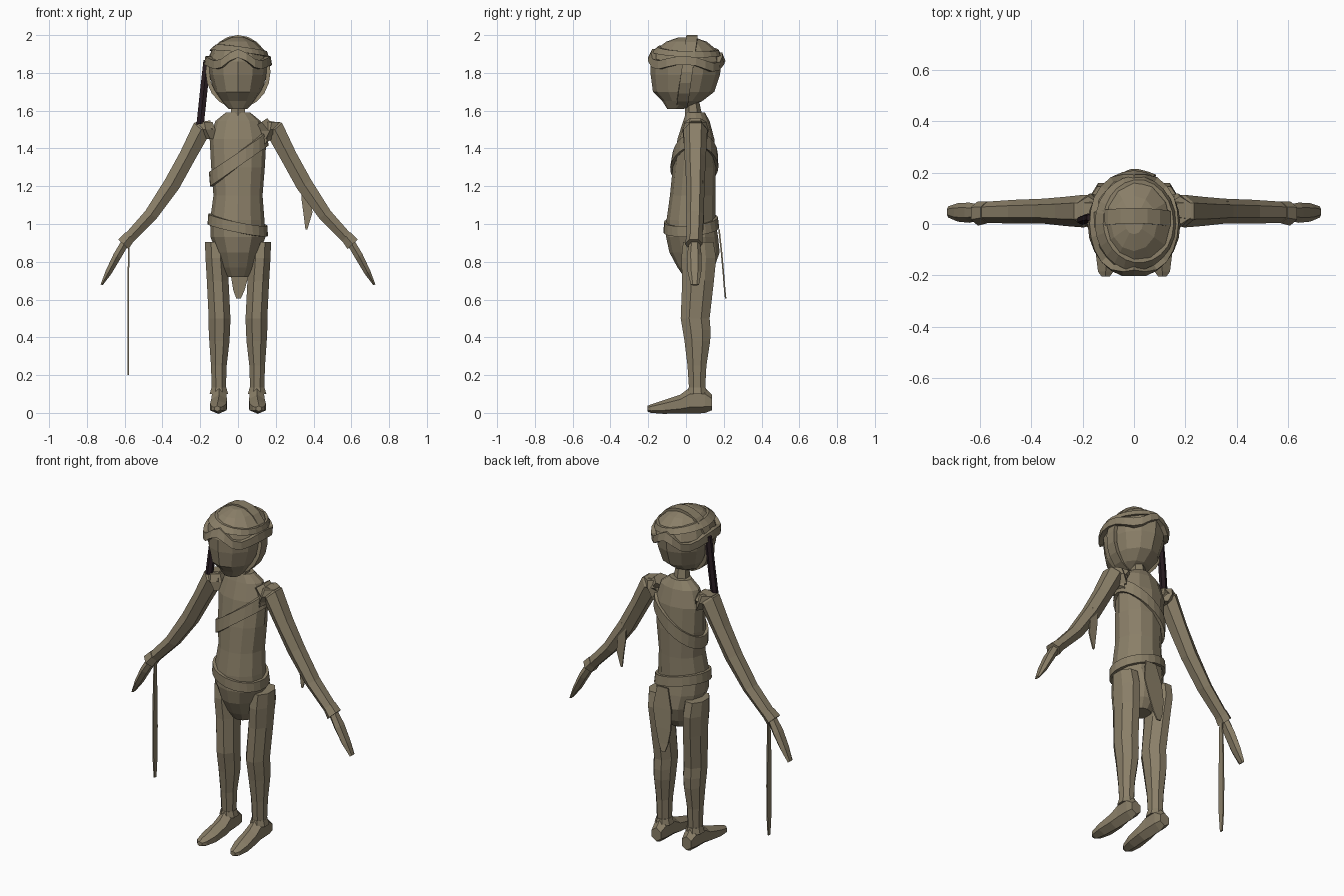
import bpy, bmesh, math
from mathutils import Vector as V

if "Cube" in bpy.data.objects:
    bpy.data.objects.remove(bpy.data.objects["Cube"])


def material(name, rgb):
    m = bpy.data.materials.new(name)
    m.diffuse_color = (*rgb, 1)
    m.use_nodes = True
    m.node_tree.nodes["Principled BSDF"].inputs["Base Color"].default_value = m.diffuse_color
    return m


TAN = material("tan cloth", (0.255, 0.212, 0.138))
DARK = material("dark braid", (0.022, 0.012, 0.016))


def skin(name, rings, mat=TAN, loop=False):
    """Bridge a list of rings; cap the ends, or close into a hoop."""
    bm = bmesh.new()
    vs = [[bm.verts.new(p) for p in r] for r in rings]
    n = len(vs[0])
    for i in range(len(vs) if loop else len(vs) - 1):
        a, b = vs[i], vs[(i + 1) % len(vs)]
        for j in range(n):
            k = (j + 1) % n
            bm.faces.new((a[j], a[k], b[k], b[j]))
    if not loop:
        bm.faces.new(vs[0])
        bm.faces.new(vs[-1])
    bmesh.ops.recalc_face_normals(bm, faces=bm.faces[:])
    me = bpy.data.meshes.new(name)
    bm.to_mesh(me)
    bm.free()
    me.materials.append(mat)
    ob = bpy.data.objects.new(name, me)
    bpy.context.collection.objects.link(ob)
    return ob


def oval(c, u, v, n=8):
    """Ring around c; flats lie at the half extents u and v."""
    c, u, v = V(c), V(u), V(v)
    off = math.pi / n if n < 12 else 0
    k = 1 / math.cos(off)
    return [c + u * k * math.cos(off + 2 * math.pi * j / n)
            + v * k * math.sin(off + 2 * math.pi * j / n) for j in range(n)]


def slices(rows, s=1, n=8):
    """Level rings from rows of (z, x min, x max, y min, y max)."""
    return [oval((s * (a + b) / 2, (c + d) / 2, z), ((b - a) / 2, 0, 0),
                 (0, (d - c) / 2, 0), n) for z, a, b, c, d in rows]


def rim(rows, t, z, grow=0.0):
    """Point on the surface described by rows, at angle t and height z."""
    rows = sorted(rows)
    z0 = min(max(z, rows[0][0]), rows[-1][0])
    for lo, hi in zip(rows, rows[1:]):
        if lo[0] <= z0 <= hi[0]:
            f = (z0 - lo[0]) / (hi[0] - lo[0])
            a, b, c, d = [p + (q - p) * f for p, q in zip(lo[1:], hi[1:])]
            return V(((a + b) / 2 + ((b - a) / 2 + grow) * math.cos(t),
                      (c + d) / 2 + ((d - c) / 2 + grow) * math.sin(t), z))


def band(name, rows, height, width, grow):
    """Hoop hugging a sliced body; height(x, y) gives its centre line."""
    rings = []
    for j in range(24):
        t = 2 * math.pi * j / 24
        z = height(0, 0)
        for _ in range(25):
            p = rim(rows, t, z)
            z = (z + height(p.x, p.y)) / 2
        lo, hi = z - width / 2, z + width / 2
        rings.append([rim(rows, t, lo, grow), rim(rows, t, hi, grow),
                      rim(rows, t, hi, -0.01), rim(rows, t, lo, -0.01)])
    skin(name, rings, loop=True)


# Torso with rounded pelvis
TORSO = [(1.59, -.065, .065, .0, .10), (1.545, -.12, .12, -.015, .125),
         (1.45, -.15, .15, -.045, .15), (1.3, -.142, .142, -.07, .158),
         (1.15, -.13, .13, -.085, .155), (1.02, -.148, .14, -.103, .155),
         (.93, -.145, .145, -.105, .17), (.85, -.115, .115, -.088, .178),
         (.77, -.09, .09, -.045, .15), (.72, -.06, .06, -.01, .11)]
skin("torso", slices(TORSO, n=12))
skin("neck", slices([(1.57, -.04, .04, .0, .08), (1.65, -.032, .032, .0, .065)], n=6))
band("chest_sash", TORSO, lambda x, y: 1.34 + .75 * x, .075, .014)
band("belt", TORSO, lambda x, y: .995 - .22 * x + .1 * (y - .03), .055, .014)

# Head and its wrappings
HEAD = [(1.61, -.05, .05, -.10, -.01), (1.65, -.09, .09, -.125, .085),
        (1.70, -.125, .125, -.175, .15), (1.79, -.153, .153, -.187, .18),
        (1.86, -.16, .16, -.188, .188), (1.92, -.14, .14, -.165, .165),
        (1.965, -.09, .09, -.105, .11), (1.988, -.035, .035, -.04, .045)]
skin("head", slices(HEAD, n=12))
band("brow_wrap", HEAD, lambda x, y: 1.865 - .05 * y + .03 * math.cos(x * 30), .045, .022)
band("crown_wrap", HEAD, lambda x, y: 1.918 - .13 * x - .05 * y, .03, .012)

# Chin strap hoop running over the crown
rings = []
for j in range(20):
    t = 2 * math.pi * j / 20
    c, s = math.cos(t), math.sin(t)
    y = .005 + .027 * s
    rings.append([(r * .172 * c, y + w, 1.806 + r * .194 * s)
                  for r, w in ((1, -.03), (1, .03), (.88, .03), (.88, -.03))])
skin("chin_strap", rings, loop=True)

# Braid hanging beside the head
skin("braid", [oval(c, (.02, 0, .003), (0, .016, 0), 6) for c in
               ((-.163, .025, 1.87), (-.182, .022, 1.7), (-.2, .015, 1.53))], DARK)


def limb(name, s, rows):
    """Arm-like tube: rows of (x, z, half width, y min, y max, slant)."""
    skin(name, [oval((s * x, (a + b) / 2, z),
                     (s * w * math.cos(k), 0, w * math.sin(k)),
                     (0, (b - a) / 2, 0), 6) for x, z, w, a, b, k in rows])


for s, side in ((-1, "left"), (1, "right")):
    # Arms, cuffs and hands
    limb(side + "_arm", s, [(.135, 1.505, .045, .01, .10, 1.3), (.195, 1.50, .052, -.005, .105, .75),
                            (.27, 1.355, .044, .0, .098, .55), (.35, 1.21, .044, .008, .092, .55),
                            (.46, 1.05, .036, .008, .088, .58), (.595, .905, .03, .01, .08, .7)])
    limb(side + "_cuff", s, [(.572, .935, .031, .008, .082, .7), (.607, .893, .037, .0, .082, .75)])
    limb(side + "_hand", s, [(.595, .905, .022, .02, .07, .7), (.64, .83, .022, .01, .078, .6),
                             (.685, .745, .017, .014, .076, .5), (.722, .678, .006, .028, .066, .5)])
    skin(side + "_shoulder_pad", slices([(1.45, .125, .17, -.005, .105), (1.50, .12, .222, -.01, .11),
                                         (1.54, .135, .222, .005, .10)], s, 6))
    # Legs
    skin(side + "_leg", slices([(.905, .065, .175, -.015, .145), (.82, .06, .172, -.025, .16),
                                (.70, .05, .165, -.02, .148), (.50, .04, .155, -.028, .125),
                                (.44, .042, .155, -.018, .13), (.38, .045, .152, -.008, .128),
                                (.25, .06, .143, .008, .108), (.10, .065, .138, .018, .10)], s))
    skin(side + "_ankle_cuff", slices([(.135, .062, .14, .014, .105), (.10, .052, .15, .008, .112)], s))
    # Feet, from heel to toe
    skin(side + "_foot", [oval((s * x, y, (a + b) / 2), (w, 0, 0), (0, 0, (b - a) / 2), 6)
                          for x, y, w, a, b in
                          ((.1, .138, .03, .02, .09), (.1, .10, .038, .008, .125), (.1, .02, .038, .005, .125),
                           (.1, -.03, .042, .003, .09), (.105, -.12, .043, .0, .062),
                           (.11, -.185, .03, .003, .042), (.11, -.205, .015, .01, .035))])

# Shoulder knot on the sash
skin("shoulder_knot", [oval(c, (.03, 0, .02), (0, .05, 0), 6) for c in
                       ((.125, .05, 1.54), (.165, .045, 1.49), (.15, .045, 1.43))])


def strip(name, rows, thin):
    """Hanging cloth: rows of (x, y, z, half width), thin along one axis."""
    t = .004
    skin(name, [oval((x, y, z), (t if thin == "x" else w, 0, 0),
                     (0, w if thin == "x" else t, 0), 4) for x, y, z, w in rows])


# Hanging cloth at the wrist, elbow and waist
strip("wrist_ribbon", [(-.578, .045, .90, .01), (-.58, .045, .75, .015), (-.58, .045, .5, .02),
                       (-.58, .045, .32, .018), (-.58, .045, .2, .008)], "x")
strip("elbow_ribbon", [(.35, .085, 1.23, .015), (.36, .088, 1.14, .025), (.37, .09, 1.06, .024),
                       (.362, .09, .97, .005)], "y")
strip("waist_tail", [(.03, .175, .97, .035), (.025, .188, .85, .06), (.01, .198, .74, .05),
                     (.005, .205, .65, .03), (.003, .21, .605, .012)], "y")
